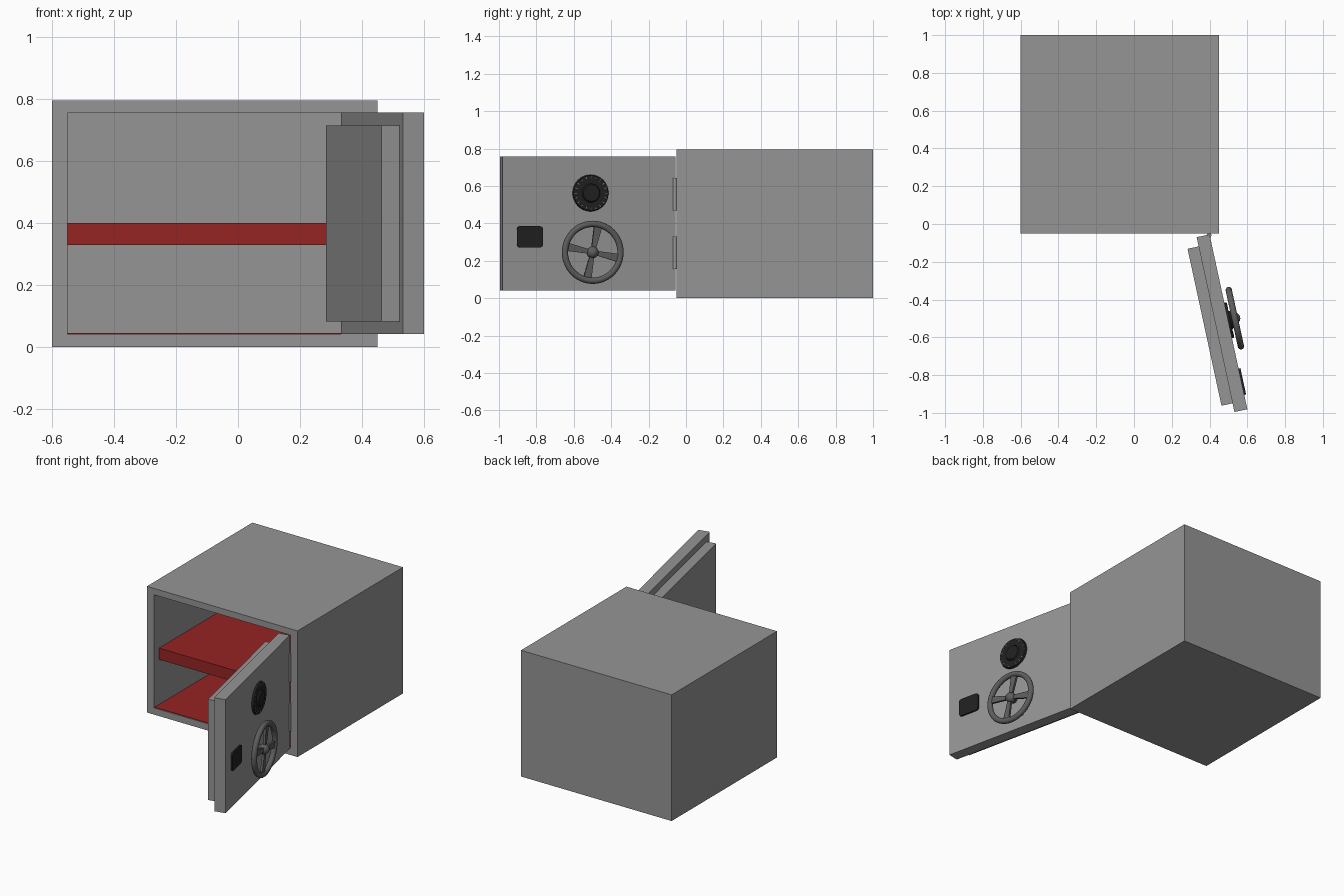
import bpy, bmesh, math
from mathutils import Matrix, Vector

if "Cube" in bpy.data.objects:
    bpy.data.objects.remove(bpy.data.objects["Cube"])


def mat(name, r, g, b):
    m = bpy.data.materials.new(name)
    m.diffuse_color = (r, g, b, 1)
    m.use_nodes = True
    m.node_tree.nodes["Principled BSDF"].inputs["Base Color"].default_value = m.diffuse_color
    return m


STEEL = mat("steel_grey", 0.30, 0.30, 0.30)
RED = mat("lining_red", 0.30, 0.017, 0.017)
DARK = mat("wheel_grey", 0.11, 0.11, 0.11)
BLACK = mat("dial_black", 0.015, 0.015, 0.015)

# Door frame: local x runs along the door, y points out of it, z is up
DOOR = Matrix.Translation((0.40, -0.055, 0)) @ Matrix.Rotation(math.radians(-77.8), 4, 'Z')
OUT = Matrix.Rotation(math.radians(-90), 4, 'X')  # turns a z axis to face out of the door


def finish(name, bm, material, matrix=Matrix(), smooth=False):
    bmesh.ops.transform(bm, matrix=matrix, verts=bm.verts)
    bmesh.ops.recalc_face_normals(bm, faces=bm.faces)
    me = bpy.data.meshes.new(name)
    bm.to_mesh(me)
    bm.free()
    me.materials.append(material)
    ob = bpy.data.objects.new(name, me)
    bpy.context.collection.objects.link(ob)
    if smooth:
        bpy.ops.object.select_all(action='DESELECT')
        ob.select_set(True)
        bpy.context.view_layer.objects.active = ob
        bpy.ops.object.shade_smooth_by_angle(angle=math.radians(35))
    return ob


def cube_bm(lo, hi):
    bm = bmesh.new()
    bmesh.ops.create_cube(bm, size=1)
    for v in bm.verts:
        v.co = Vector([hi[i] if v.co[i] > 0 else lo[i] for i in range(3)])
    return bm


def box(name, lo, hi, material, matrix=Matrix()):
    return finish(name, cube_bm(lo, hi), material, matrix)


def prism(name, pts, y0, y1, material):
    """Outline in the door plane, extruded outwards."""
    bm = bmesh.new()
    f = bm.faces.new([bm.verts.new((u, y0, z)) for u, z in pts])
    ext = bmesh.ops.extrude_face_region(bm, geom=[f])
    for v in ext["geom"]:
        if isinstance(v, bmesh.types.BMVert):
            v.co.y = y1
    return finish(name, bm, material, DOOR)


def disc(name, u, z, r, y0, y1, material, r2=None, sides=48):
    bm = bmesh.new()
    bmesh.ops.create_cone(bm, cap_ends=True, segments=sides, radius1=r,
                          radius2=r if r2 is None else r2, depth=y1 - y0)
    return finish(name, bm, material,
                  DOOR @ Matrix.Translation((u, (y0 + y1) / 2, z)) @ OUT, True)


# Safe body: box with the front face inset and pushed back
bm = cube_bm((-0.60, -0.05, 0), (0.45, 1.0, 0.795))
bm.normal_update()
front = min(bm.faces, key=lambda f: f.calc_center_median().y)
bmesh.ops.inset_region(bm, faces=[front], thickness=0.03)
for v in front.verts:
    v.co.x = -0.55 if v.co.x < 0 else 0.40
    v.co.z = 0.042 if v.co.z < 0.4 else 0.755
ext = bmesh.ops.extrude_face_region(bm, geom=[front])
for v in ext["geom"]:
    if isinstance(v, bmesh.types.BMVert):
        v.co.y = 0.95
if front.is_valid:
    bmesh.ops.delete(bm, geom=[front], context='FACES_ONLY')
finish("safe_body", bm, STEEL)

# Red shelf and floor lining
box("shelf", (-0.55, 0.0, 0.328), (0.40, 0.95, 0.40), RED)
box("floor_lining", (-0.55, -0.045, 0.04), (0.40, 0.95, 0.045), RED)

# Door slab and inner step
box("door_outer", (0, -0.07, 0.042), (0.947, 0, 0.757), STEEL, DOOR)
box("door_inner", (0.05, -0.13, 0.082), (0.90, -0.07, 0.715), STEEL, DOOR)

# Hinges
for i, zc in enumerate((0.243, 0.555)):
    bm = bmesh.new()
    bmesh.ops.create_cone(bm, cap_ends=True, segments=20, radius1=0.012,
                          radius2=0.012, depth=0.175)
    finish(f"hinge_{i + 1}", bm, STEEL, Matrix.Translation((0.398, -0.06, zc)), True)

# Hand wheel: rim, four flared spokes, shaft and hub
WU, WZ = 0.462, 0.245
bpy.ops.mesh.primitive_torus_add(major_radius=0.152, minor_radius=0.017,
                                 major_segments=48, minor_segments=14)
rim = bpy.context.object
rim.name = "wheel_rim"
rim.data.transform(DOOR @ Matrix.Translation((WU, 0.037, WZ)) @ OUT)
rim.data.materials.append(DARK)
bpy.ops.object.shade_smooth_by_angle(angle=math.radians(40))
for i in range(4):
    a = math.radians(-12 + 90 * i)
    pts = []
    for w, r in ((-0.011, 0.01), (0.011, 0.01), (0.022, 0.145), (-0.022, 0.145)):
        pts.append((WU + r * math.sin(a) + w * math.cos(a),
                    WZ + r * math.cos(a) - w * math.sin(a)))
    prism(f"wheel_spoke_{i + 1}", pts, 0.030, 0.044, DARK)
disc("wheel_shaft", WU, WZ, 0.022, 0, 0.04, DARK)
bm = bmesh.new()
bmesh.ops.create_uvsphere(bm, u_segments=24, v_segments=14, radius=0.032)
finish("wheel_hub", bm, DARK, DOOR @ Matrix.Translation((WU, 0.034, WZ)), True)

# Combination dial with tick marks and knob
DU, DZ = 0.466, 0.562
disc("dial_plate", DU, DZ, 0.098, 0, 0.012, BLACK, 0.094)
disc("dial_knob", DU, DZ, 0.05, 0.012, 0.022, BLACK, 0.044)
for i in range(20):
    a = math.tau * i / 20
    pts = []
    for w, r in ((-0.0015, 0.078), (0.0015, 0.078), (0.0015, 0.09), (-0.0015, 0.09)):
        pts.append((DU + r * math.sin(a) + w * math.cos(a),
                    DZ + r * math.cos(a) - w * math.sin(a)))
    prism(f"dial_tick_{i + 1}", pts, 0.011, 0.013, STEEL)

# Small rounded lock plate
pts = []
for k, (sx, sz) in enumerate(((1, 1), (-1, 1), (-1, -1), (1, -1))):
    for j in range(5):
        a = math.radians(90 * k + 22.5 * j)
        pts.append((0.798 + sx * 0.053 + 0.018 * math.cos(a),
                    0.328 + sz * 0.039 + 0.018 * math.sin(a)))
prism("lock_plate", pts, 0, 0.010, BLACK)
